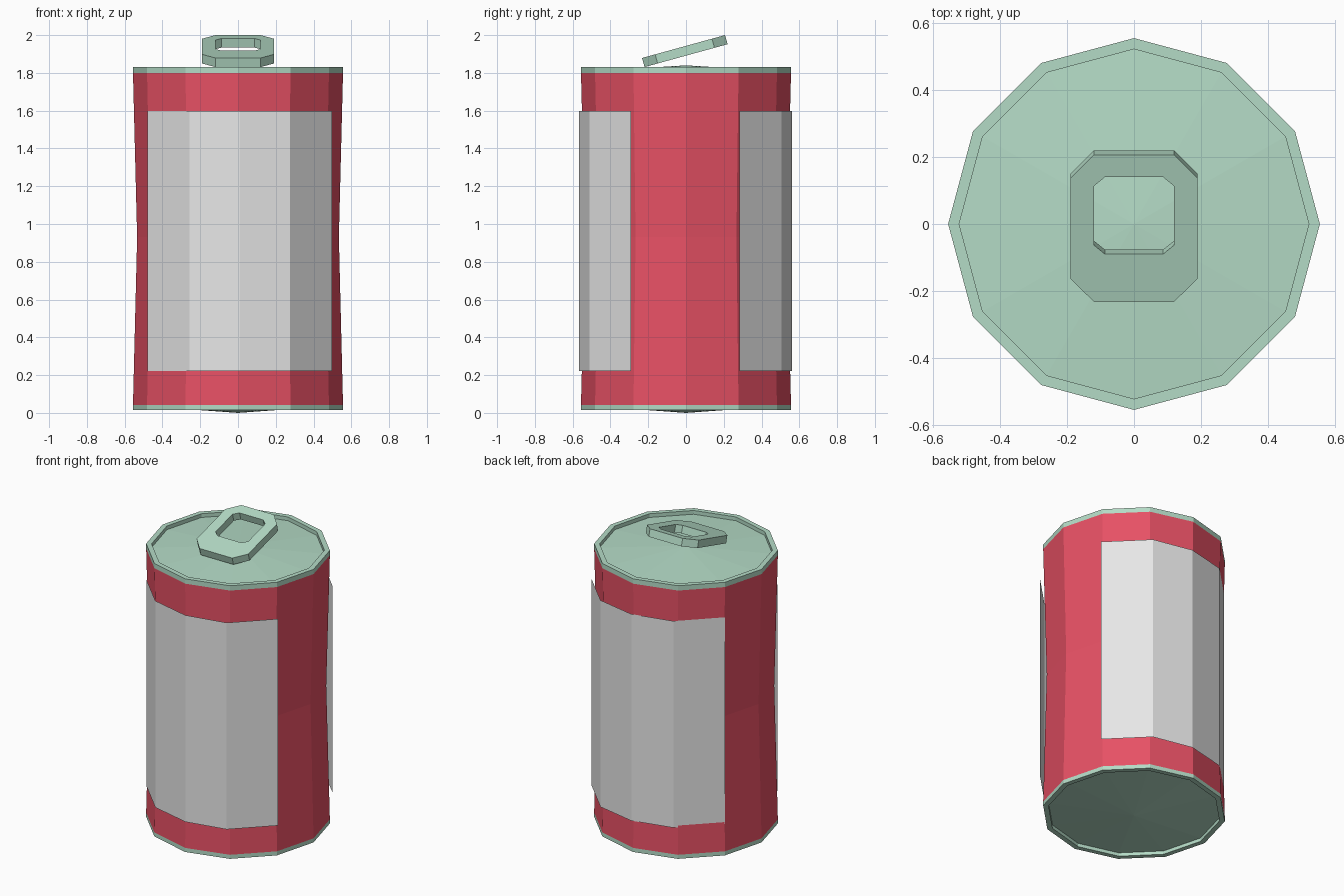
import bpy, bmesh, math
from mathutils import Matrix

if "Cube" in bpy.data.objects:
    bpy.data.objects.remove(bpy.data.objects["Cube"])

SIDES = 12


def lin(c):
    c /= 255
    return c / 12.92 if c <= 0.04045 else ((c + 0.055) / 1.055) ** 2.4


def material(name, r, g, b):
    m = bpy.data.materials.new(name)
    m.diffuse_color = (lin(r), lin(g), lin(b), 1)
    m.use_nodes = True
    m.node_tree.nodes["Principled BSDF"].inputs["Base Color"].default_value = m.diffuse_color
    return m


RED = material("can red", 232, 81, 101)
MINT = material("pale green metal", 180, 219, 198)
WHITE = material("label grey white", 232, 232, 232)


def finish(name, bm, mat, recalc=True):
    if recalc:
        bmesh.ops.recalc_face_normals(bm, faces=bm.faces[:])
    me = bpy.data.meshes.new(name)
    bm.to_mesh(me)
    bm.free()
    me.materials.append(mat)
    ob = bpy.data.objects.new(name, me)
    bpy.context.collection.objects.link(ob)
    return ob


def lathe(name, profile, mat, flip=False):
    """Turn (radius, z) points into a 12-sided shell; radius 0 makes a tip."""
    bm = bmesh.new()
    rings = []
    for r, z in profile:
        n = SIDES if r > 0 else 1
        rings.append([bm.verts.new((r * math.cos(math.tau * i / SIDES),
                                    r * math.sin(math.tau * i / SIDES), z)) for i in range(n)])
    for a, b in zip(rings, rings[1:]):
        for i in range(SIDES):
            j = (i + 1) % SIDES
            f = [a[i], a[j], b[0]] if len(b) == 1 else [a[i], a[j], b[j], b[i]]
            bm.faces.new(f[::-1] if flip else f)
    return finish(name, bm, mat, recalc=False)


# Waisted body, then the rimmed lid and base with shallow cones
lathe("can_body", [(0.556, 0.042), (0.534, 0.93), (0.556, 1.80)], RED)
lathe("can_lid", [(0.556, 1.80), (0.556, 1.832), (0.523, 1.832), (0.523, 1.807), (0, 1.84)], MINT)
lathe("can_base", [(0.556, 0.042), (0.556, 0.015), (0.523, 0.015), (0.523, 0.038), (0, 0.0)],
      MINT, flip=True)

# Front and back label sheets, wrapped around four sides each
LABEL = [(-0.478, -0.281), (-0.256, -0.503), (0.01, -0.567), (0.275, -0.512), (0.497, -0.290)]
for name, s in (("front_label", 1), ("back_label", -1)):
    bm = bmesh.new()
    pts = [(x, y if s > 0 else -y - 0.006) for x, y in LABEL][::s]
    low = [bm.verts.new((x, y, 0.222)) for x, y in pts]
    high = [bm.verts.new((x, y, 1.597)) for x, y in pts]
    for i in range(len(pts) - 1):
        bm.faces.new((low[i], low[i + 1], high[i + 1], high[i]))
    finish(name, bm, WHITE, recalc=False)


# Pull tab: chamfered ring plate, tilted up at the back
def octagon(x, y0, y1, cx, cy):
    return [(-cx, y0), (cx, y0), (x, y0 + cy), (x, y1 - cy),
            (cx, y1), (-cx, y1), (-x, y1 - cy), (-x, y0 + cy)]


bm = bmesh.new()
outer = octagon(0.19, -0.228, 0.228, 0.12, 0.072)
inner = octagon(0.12, -0.08, 0.159, 0.087, 0.028)
loops = [[bm.verts.new((x, y, z)) for x, y in shape]
         for shape, z in ((outer, 0), (inner, 0), (inner, -0.05), (outer, -0.05))]
for k in range(4):
    a, b = loops[k], loops[(k + 1) % 4]
    for i in range(8):
        j = (i + 1) % 8
        bm.faces.new((a[i], a[j], b[j], b[i]))
bm.transform(Matrix.Translation((0, -0.013, 1.9395)) @ Matrix.Rotation(math.radians(15.4), 4, 'X'))
finish("pull_tab", bm, MINT)
